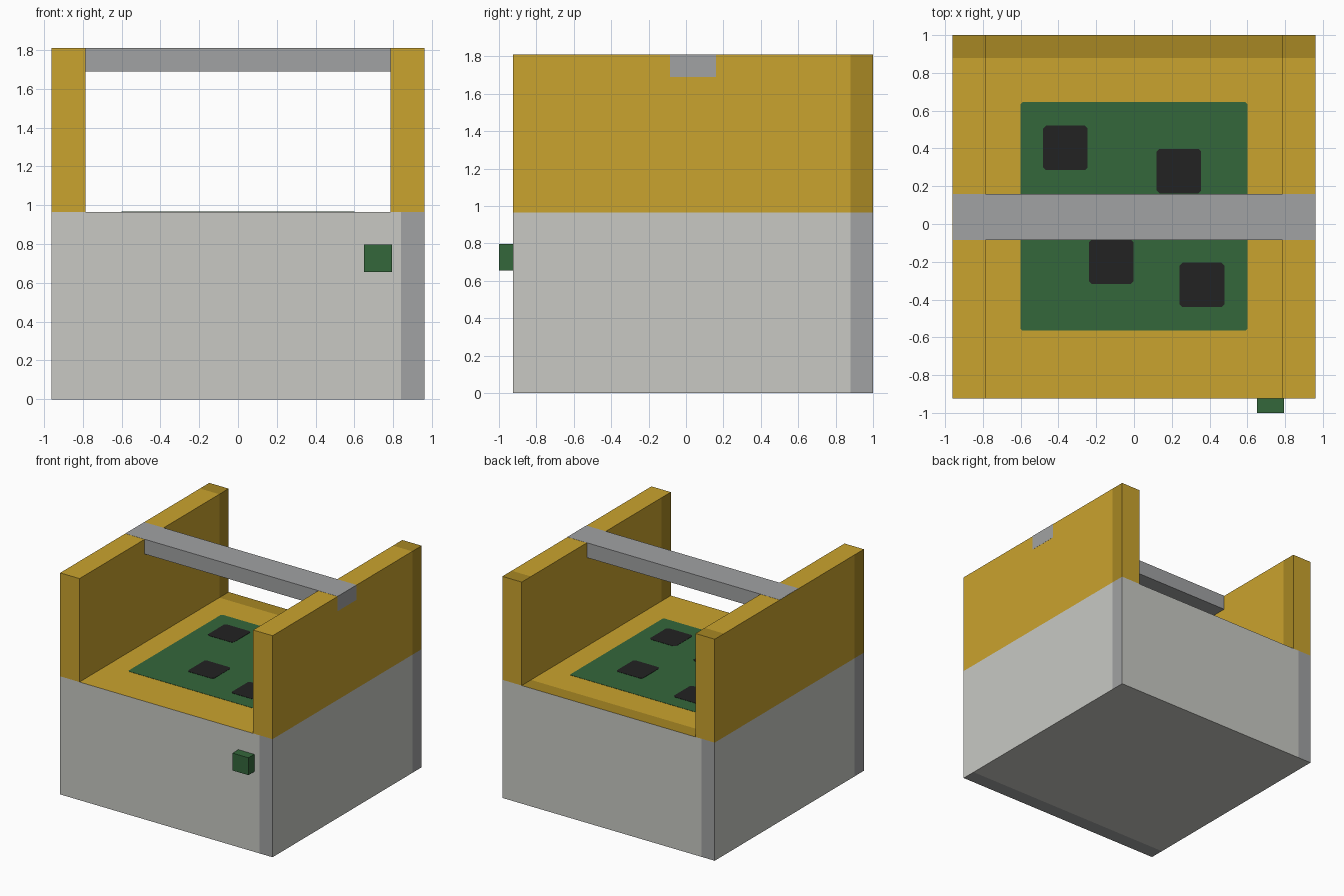
import bpy, bmesh
from mathutils import Vector

cube = bpy.data.objects.get("Cube")
if cube:
    bpy.data.objects.remove(cube, do_unlink=True)


def linear(v):
    v /= 255
    return v / 12.92 if v <= 0.04045 else ((v + 0.055) / 1.055) ** 2.4


def material(name, r, g, b):
    m = bpy.data.materials.new(name)
    col = (linear(r), linear(g), linear(b), 1)
    m.use_nodes = True
    m.diffuse_color = col
    bsdf = m.node_tree.nodes["Principled BSDF"]
    bsdf.inputs["Base Color"].default_value = col
    bsdf.inputs["Roughness"].default_value = 0.8
    return m


LIGHT = material("light grey", 200, 201, 196)
GREY = material("mid grey", 161, 162, 163)
YELLOW = material("yellow", 202, 163, 46)
OCHRE = material("dark yellow", 167, 135, 35)
GREEN = material("board green", 52, 103, 59)
BLACK = material("chip black", 34, 34, 34)

# Main dimensions
X, Y0, Y1 = 0.96, -0.925, 1.0
FLOOR, TOP, INNER = 0.965, 1.81, 0.785
BAND = 0.12


def box(name, lo, hi, mats, cuts=(), rule=None, corner=0, drop_bottom=False):
    """Box from corner to corner; cuts are (axis, position); rule picks a material per face."""
    bm = bmesh.new()
    bmesh.ops.create_cube(bm, size=1)
    lo, hi = Vector(lo), Vector(hi)
    for v in bm.verts:
        v.co = [lo[i] + (v.co[i] + 0.5) * (hi[i] - lo[i]) for i in range(3)]
    if corner:
        uprights = [e for e in bm.edges
                    if abs((e.verts[0].co - e.verts[1].co).normalized().z) > 0.9]
        bmesh.ops.bevel(bm, geom=uprights, offset=corner, segments=1, affect='EDGES')
    for axis, pos in cuts:
        n = Vector((0, 0, 0))
        n[axis] = 1
        bmesh.ops.bisect_plane(bm, geom=bm.verts[:] + bm.edges[:] + bm.faces[:],
                               plane_co=n * pos, plane_no=n)
    bm.normal_update()
    if drop_bottom:
        bmesh.ops.delete(bm, geom=[f for f in bm.faces if f.normal.z < -0.9], context='FACES')
    if rule:
        for f in bm.faces:
            f.material_index = rule(f.normal, f.calc_center_median())
    me = bpy.data.meshes.new(name)
    bm.to_mesh(me)
    bm.free()
    for m in mats:
        me.materials.append(m)
    ob = bpy.data.objects.new(name, me)
    bpy.context.collection.objects.link(ob)
    return ob


def on_band(n, c):
    """True for the dark band along one edge of each face."""
    if n.x > 0.5 or n.z > 0.5:
        return c.y > Y1 - BAND
    if n.x < -0.5 or n.z < -0.5:
        return c.y < Y0 + BAND
    return c.x > X - BAND if n.y < 0 else c.x < -X + BAND


def base_rule(n, c):
    return (2 if n.z > 0.5 else 0) + on_band(n, c)


def wall_rule(n, c):
    return int(abs(n.y) < 0.5 and on_band(n, c))


y_cuts = [(1, Y1 - BAND), (1, Y0 + BAND)]

# Base block with yellow floor
box("base", (-X, Y0, 0), (X, Y1, FLOOR), [LIGHT, GREY, YELLOW, OCHRE],
    y_cuts + [(0, X - BAND), (0, -X + BAND)], base_rule)

# Side walls
for name, a, b in (("left_wall", INNER, X), ("right_wall", -X, -INNER)):
    box(name, (a, Y0, FLOOR), (b, Y1, TOP), [YELLOW, OCHRE], y_cuts, wall_rule,
        drop_bottom=True)

# Cross bar let into the wall tops
box("cross_bar", (-X + 0.001, -0.085, 1.69), (X + 0.001, 0.16, TOP + 0.001), [GREY])

# Circuit board and chips on the floor
box("circuit_board", (-0.6, -0.565, FLOOR), (0.6, 0.645, FLOOR + 0.002), [GREEN], corner=0.01)
for i, (x, y) in enumerate([(-0.363, 0.403), (0.238, 0.28), (-0.12, -0.2), (0.36, -0.322)]):
    h = 0.118
    box(f"chip_{i + 1}", (x - h, y - h, FLOOR + 0.001), (x + h, y + h, FLOOR + 0.004),
        [BLACK], corner=0.015)

# Small button on the front
box("button", (0.65, -1.0, 0.655), (0.795, Y0 + 0.01, 0.797), [GREEN])
